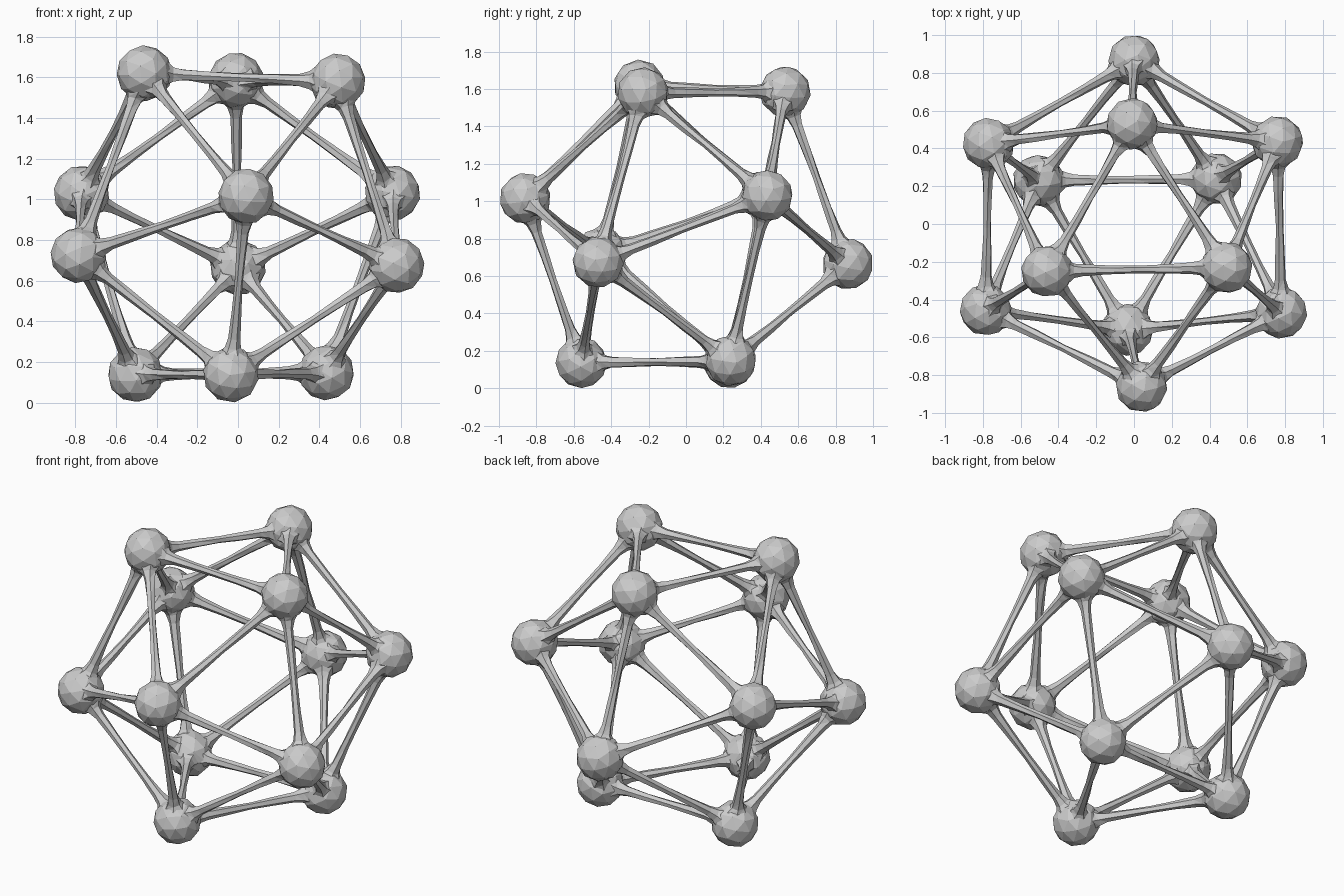
import bpy, bmesh, math, random
from mathutils import Vector, Matrix, Euler

if "Cube" in bpy.data.objects:
    bpy.data.objects.remove(bpy.data.objects["Cube"])

random.seed(4)
BALL_R = 0.138
SIDES = 6

# Twelve corners of the slightly irregular icosahedron, in four triangles from top down
CORNERS = [Vector(c) for c in (
    (-0.46, -0.25, 1.62), (0.49, -0.23, 1.58), (-0.01, 0.53, 1.585),
    (-0.77, 0.425, 1.03), (0.04, -0.86, 1.015), (0.76, 0.435, 1.03),
    (-0.785, -0.455, 0.725), (0.78, -0.47, 0.675), (0.0, 0.865, 0.665),
    (-0.505, 0.23, 0.138), (0.435, 0.24, 0.148), (-0.035, -0.56, 0.138))]


def finish(bm, name):
    bmesh.ops.recalc_face_normals(bm, faces=bm.faces)
    mesh = bpy.data.meshes.new(name)
    bm.to_mesh(mesh)
    bm.free()
    obj = bpy.data.objects.new(name, mesh)
    bpy.context.collection.objects.link(obj)
    return obj


def ball(center, name):
    bm = bmesh.new()
    turn = Euler([random.uniform(0, 6.28) for _ in range(3)]).to_matrix().to_4x4()
    bmesh.ops.create_icosphere(bm, subdivisions=2, radius=BALL_R,
                               matrix=Matrix.Translation(center) @ turn)
    return finish(bm, name)


def strut(a, b, name):
    # Thin faceted rod, waisted in the middle and flared into both balls
    bm = bmesh.new()
    axis = b - a
    length = axis.length
    frame = axis.to_track_quat('Z', 'Y').to_matrix()
    half = [(0.113, 0.062), (0.142, 0.041), (0.19, 0.030), (0.32, 0.025)]
    stations = half + [(length / 2, 0.021)] + [(length - d, r) for d, r in reversed(half)]
    phase = random.uniform(0, 1)
    rings = []
    for d, r in stations:
        ring = []
        for k in range(SIDES):
            t = phase + 2 * math.pi * k / SIDES
            rr = r * random.uniform(0.9, 1.1)
            ring.append(bm.verts.new(a + frame @ Vector((rr * math.cos(t), rr * math.sin(t), d))))
        rings.append(ring)
        phase += 0.06
    for r0, r1 in zip(rings, rings[1:]):
        for k in range(SIDES):
            n = (k + 1) % SIDES
            bm.faces.new((r0[k], r0[n], r1[n]))
            bm.faces.new((r0[k], r1[n], r1[k]))
    return finish(bm, name)


# Corner balls
for i, c in enumerate(CORNERS):
    ball(c, f"corner_ball_{i + 1}")

# Struts between neighbouring corners
for i, a in enumerate(CORNERS):
    for j in range(i + 1, len(CORNERS)):
        if (CORNERS[j] - a).length < 1.25:
            strut(a, CORNERS[j], f"edge_strut_{i + 1}_{j + 1}")
